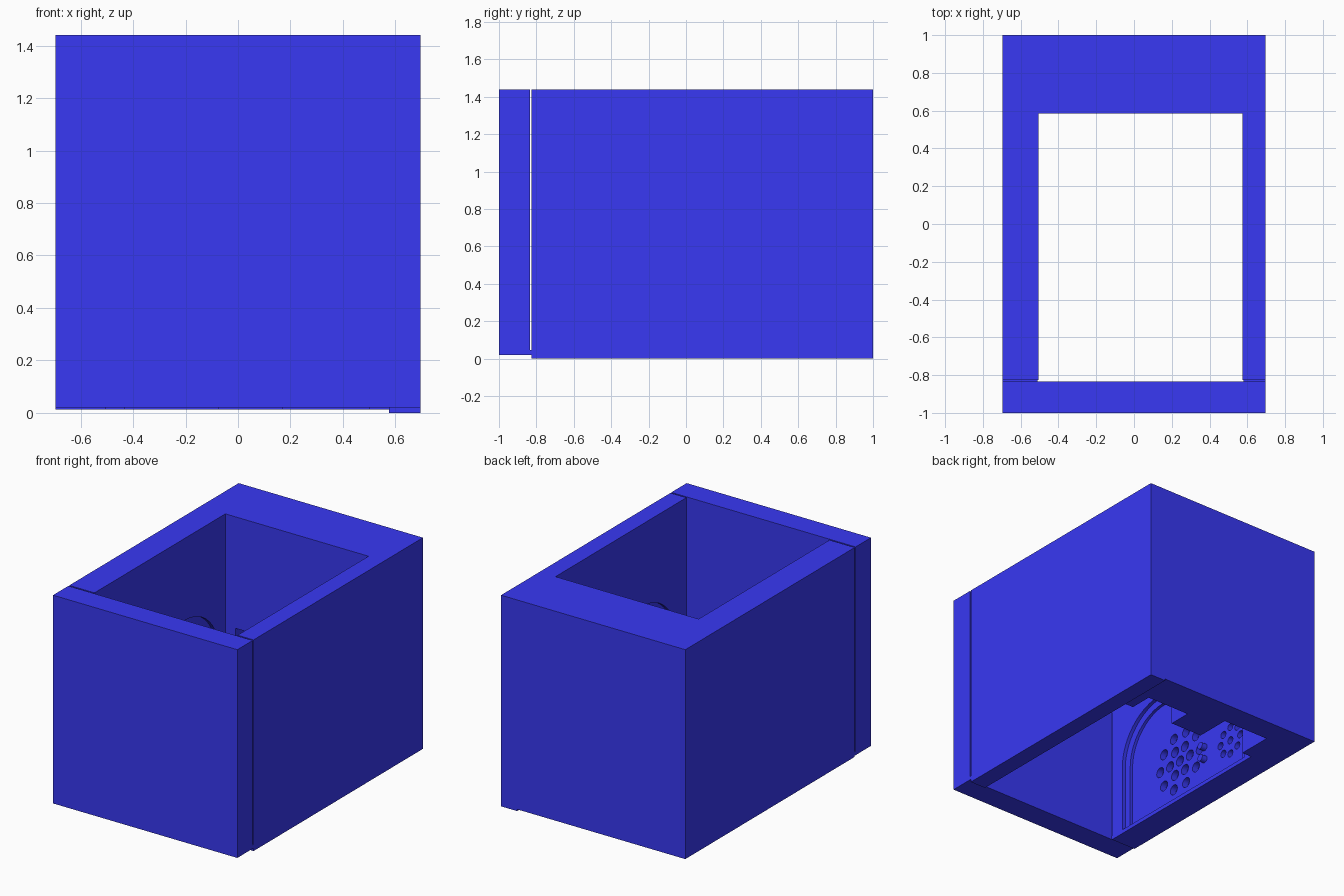
import bpy, bmesh, math

if "Cube" in bpy.data.objects:
    bpy.data.objects.remove(bpy.data.objects["Cube"])

mat = bpy.data.materials.new("blue")
mat.diffuse_color = (0.04, 0.04, 0.9, 1)
mat.use_nodes = True
mat.node_tree.nodes["Principled BSDF"].inputs["Base Color"].default_value = mat.diffuse_color


def make(name, bm):
    bmesh.ops.recalc_face_normals(bm, faces=bm.faces)
    me = bpy.data.meshes.new(name)
    bm.to_mesh(me)
    bm.free()
    ob = bpy.data.objects.new(name, me)
    bpy.context.collection.objects.link(ob)
    me.materials.append(mat)
    return ob


def add_box(bm, x0, x1, y0, y1, z0, z1):
    prism(bm, [(y0, z0), (y1, z0), (y1, z1), (y0, z1)], x0, x1)


def prism(bm, pts, x0, x1):
    """Extrude a (y, z) outline along x."""
    f = bm.faces.new([bm.verts.new((x0, y, z)) for y, z in pts])
    new = bmesh.ops.extrude_face_region(bm, geom=[f])["geom"]
    verts = [v for v in new if isinstance(v, bmesh.types.BMVert)]
    bmesh.ops.translate(bm, verts=verts, vec=(x1 - x0, 0, 0))


def box(name, *dims):
    bm = bmesh.new()
    add_box(bm, *dims)
    return make(name, bm)


def arch(yc, half, z0, top, r, n=12):
    pts = [(yc - half, z0), (yc + half, z0)]
    for s, a0 in ((1, 0), (-1, math.pi / 2)):
        for i in range(n + 1):
            a = a0 + math.pi / 2 * i / n
            pts.append((yc + s * (half - r) + r * math.cos(a),
                        top - r + r * math.sin(a)))
    return pts


def circle(y, z, r, n=16):
    return [(y + r * math.cos(2 * math.pi * i / n),
             z + r * math.sin(2 * math.pi * i / n)) for i in range(n)]


def cut(ob, bm):
    cutter = make("cutter", bm)
    cutter.hide_render = True
    mod = ob.modifiers.new("cut", "BOOLEAN")
    mod.operation, mod.object, mod.solver = "DIFFERENCE", cutter, "EXACT"
    bpy.context.view_layer.objects.active = ob
    bpy.ops.object.modifier_apply(modifier=mod.name)
    bpy.data.objects.remove(cutter)


TOP = 1.44

# Four walls around the open shaft
front = box("front_wall", -0.695, 0.695, -1, -0.835, 0.02, TOP)
left = box("left_wall", -0.695, -0.505, -0.825, 0.585, 0.012, TOP)
right = box("right_wall", 0.575, 0.695, -0.825, 1, 0, TOP)
back = box("back_wall", -0.695, 0.575, 0.585, 1, 0.012, TOP)

# Thin sills bridging the slit behind the front wall
box("left_sill", -0.695, -0.51, -0.836, -0.824, 0.02, 0.045)
box("right_sill", 0.58, 0.695, -0.836, -0.824, 0.02, 0.045)

# Hole clusters: (y, z, hole radius, ((ring radius, count), ...))
clusters = [(-0.19, 0.34, 0.036, ((0.1, 6), (0.2, 10))),
            (0.32, 0.27, 0.026, ((0.1, 8),))]

# Stepped arched recesses and perforations in the side walls
for wall, face, s in ((left, -0.505, -1), (right, 0.575, 1)):
    for half, top, r, depth in ((0.62, 0.88, 0.37, 0.025), (0.57, 0.83, 0.33, 0.045)):
        bm = bmesh.new()
        prism(bm, arch(-0.1, half, 0.04, top, r), face - s * 0.05, face + s * depth)
        cut(wall, bm)
    bm = bmesh.new()
    for y, z, r, rings in clusters:
        prism(bm, circle(y, z, r), face + s * 0.02, face + s * 0.09)
        for rad, n in rings:
            for hy, hz in circle(y, z, rad, n):
                prism(bm, circle(hy, hz, r), face + s * 0.02, face + s * 0.09)
    cut(wall, bm)

# Pockets in the underside of the back wall
for x0, x1, y1, z1 in ((-0.43, -0.075, 0.83, 0.68), (0.17, 0.5, 0.745, 0.5)):
    bm = bmesh.new()
    add_box(bm, x0, x1, 0.5, y1, -0.1, z1)
    cut(back, bm)

# Small pegs on the left recess
bm = bmesh.new()
for y, z in ((0.06, 0.33), (0.06, 0.24)):
    prism(bm, circle(y, z, 0.025), -0.56, -0.51)
make("pegs", bm)

# Smooth the curved cuts, keep the edges sharp
bpy.ops.object.select_all(action="DESELECT")
for ob in (left, right, bpy.data.objects["pegs"]):
    ob.select_set(True)
bpy.context.view_layer.objects.active = left
bpy.ops.object.shade_smooth_by_angle()
